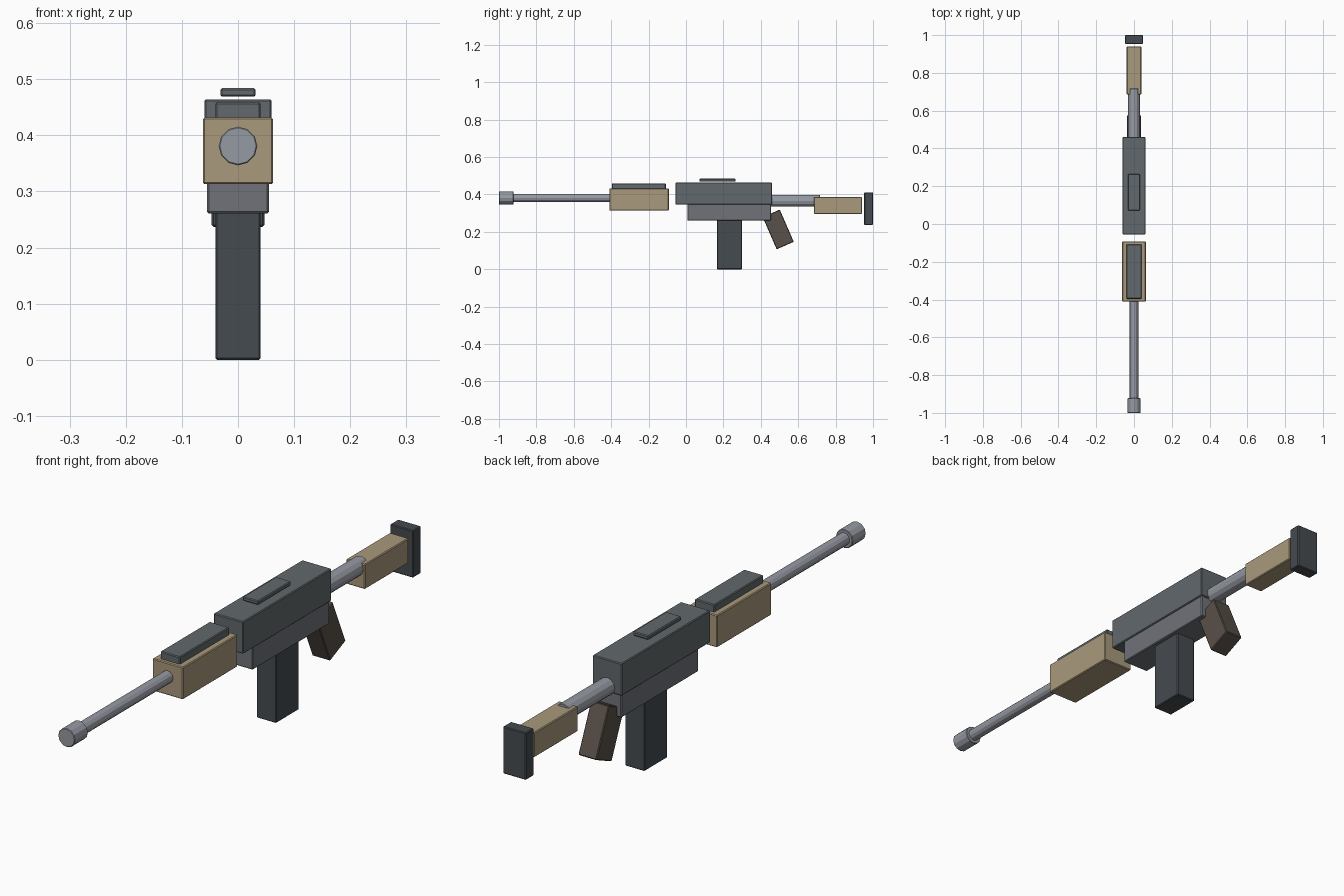
import bpy, bmesh, math
from mathutils import Matrix

if "Cube" in bpy.data.objects:
    bpy.data.objects.remove(bpy.data.objects["Cube"])


def material(name, rgb):
    m = bpy.data.materials.new(name)
    m.diffuse_color = (*rgb, 1)
    m.use_nodes = True
    m.node_tree.nodes["Principled BSDF"].inputs["Base Color"].default_value = m.diffuse_color
    return m


STEEL = material("steel", (0.30, 0.32, 0.36))
SLATE = material("slate", (0.12, 0.14, 0.15))
GREY = material("grey", (0.16, 0.17, 0.19))
DARK = material("dark", (0.06, 0.07, 0.08))
TAN = material("tan", (0.40, 0.32, 0.20))
BROWN = material("brown", (0.10, 0.08, 0.065))


def finish(name, bm, mat, bevel=0.003):
    me = bpy.data.meshes.new(name)
    bm.to_mesh(me)
    bm.free()
    me.materials.append(mat)
    ob = bpy.data.objects.new(name, me)
    bpy.context.collection.objects.link(ob)
    mod = ob.modifiers.new("edge_bevel", 'BEVEL')
    mod.width = bevel
    mod.segments = 1
    mod.limit_method = 'ANGLE'
    mod.angle_limit = math.radians(50)
    return ob


def box(name, half_x, y, z, mat):
    bm = bmesh.new()
    bmesh.ops.create_cube(bm, size=1)
    bmesh.ops.scale(bm, vec=(2 * half_x, y[1] - y[0], z[1] - z[0]), verts=bm.verts)
    ob = finish(name, bm, mat)
    ob.location = (0, sum(y) / 2, sum(z) / 2)
    return ob


def tube(name, r, y, z, mat):
    bm = bmesh.new()
    bmesh.ops.create_cone(bm, cap_ends=True, segments=12, radius1=r, radius2=r,
                          depth=y[1] - y[0], matrix=Matrix.Rotation(math.pi / 2, 4, 'X'))
    ob = finish(name, bm, mat, 0.002)
    ob.location = (0, sum(y) / 2, z)
    return ob


# Barrel group
tube("muzzle", 0.0345, (-1.0, -0.922), 0.381, STEEL)
tube("barrel", 0.0225, (-0.94, -0.38), 0.381, STEEL)
box("handguard", 0.0625, (-0.41, -0.092), (0.313, 0.432), TAN)
box("handguard_rail", 0.04, (-0.396, -0.108), (0.425, 0.459), SLATE)

# Receiver group
box("upper_receiver", 0.06, (-0.056, 0.46), (0.345, 0.464), SLATE)
box("lower_receiver", 0.055, (0.007, 0.455), (0.261, 0.36), GREY)
box("top_plate", 0.0315, (0.072, 0.265), (0.469, 0.484), SLATE)
box("magazine", 0.04, (0.165, 0.299), (0.0, 0.275), DARK)

# Tilted pistol grip
grip = box("grip", 0.037, (0.443, 0.543), (0.119, 0.307), BROWN)
grip.rotation_euler.x = math.radians(23.5)

# Stock group
tube("stock_tube", 0.0315, (0.44, 0.717), 0.366, STEEL)
box("stock", 0.0385, (0.685, 0.94), (0.295, 0.387), TAN)
box("butt_pad", 0.047, (0.953, 1.0), (0.237, 0.411), DARK)
